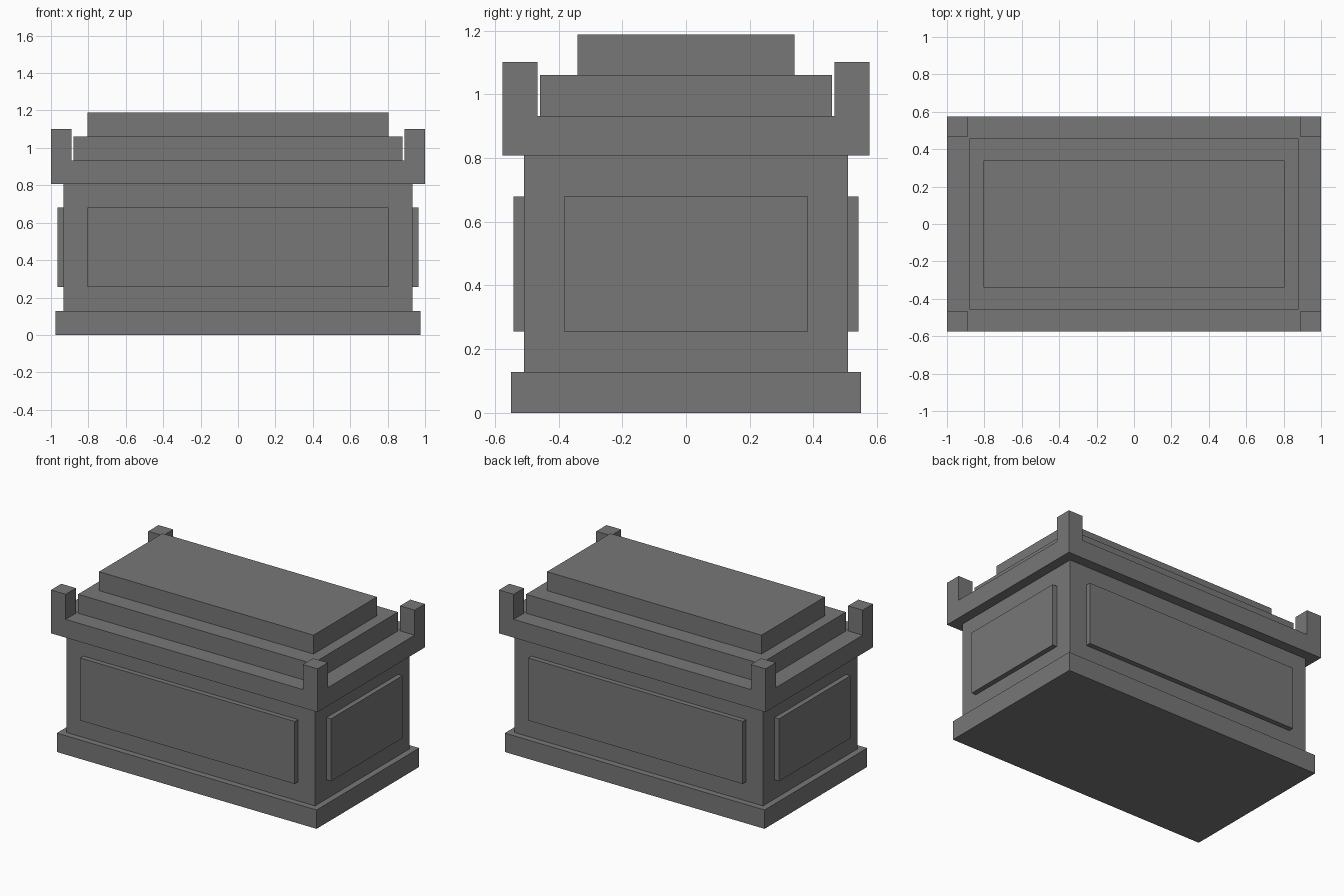
import bpy

cube = bpy.data.objects.get("Cube")
if cube:
    bpy.data.objects.remove(cube, do_unlink=True)

stone = bpy.data.materials.new("grey stone")
stone.use_nodes = True
colour = (0.19, 0.185, 0.19, 1)
stone.diffuse_color = colour
stone.node_tree.nodes["Principled BSDF"].inputs["Base Color"].default_value = colour


def box(name, x, y, z):
    """Axis-aligned block from (low, high) pairs."""
    spans = (x, y, z)
    bpy.ops.mesh.primitive_cube_add(size=1, location=[(a + b) / 2 for a, b in spans])
    obj = bpy.context.object
    obj.name = name
    obj.scale = [b - a for a, b in spans]
    bpy.ops.object.transform_apply(location=True, rotation=False, scale=True)
    obj.data.materials.append(stone)
    return obj


def slab(name, half_x, half_y, low, high):
    return box(name, (-half_x, half_x), (-half_y, half_y), (low, high))


def mirror(obj, x=False, y=False):
    mod = obj.modifiers.new("Mirror", "MIRROR")
    mod.use_axis = (x, y, False)
    mod.use_mirror_merge = False


# Stacked tiers, from the plinth to the top of the lid
slab("base_plinth", 0.975, 0.55, 0, 0.128)
slab("chest_body", 0.933, 0.508, 0.128, 0.808)
slab("rim", 1.0, 0.576, 0.808, 0.932)
slab("lid_lower_step", 0.88, 0.458, 0.932, 1.06)
slab("lid_upper_step", 0.805, 0.34, 1.06, 1.188)

# Raised panels on all four sides, and blocks at the rim corners.
# Object origins go back to the centre so each part mirrors across the chest.
panel_z = (0.256, 0.68)
parts = (
    ("long_side_panels", (-0.805, 0.805), (-0.542, -0.508), panel_z, False, True),
    ("end_panels", (0.933, 0.966), (-0.383, 0.383), panel_z, True, False),
    ("corner_posts", (0.89, 1.0), (-0.576, -0.466), (0.932, 1.102), True, True),
)
for name, x, y, z, mirror_x, mirror_y in parts:
    mirror(box(name, x, y, z), mirror_x, mirror_y)
